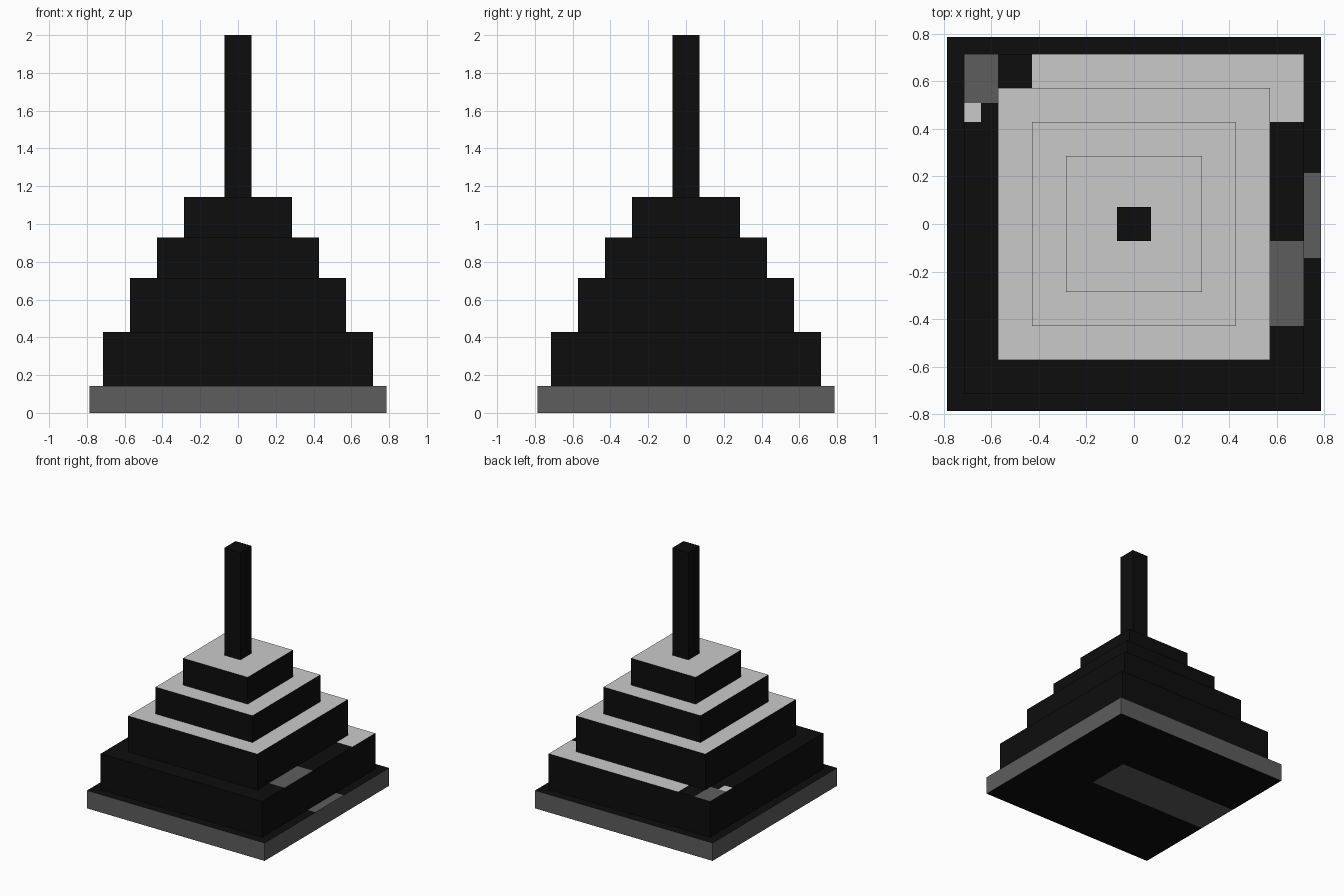
import bpy, bmesh
from mathutils import Vector

if "Cube" in bpy.data.objects:
    bpy.data.objects.remove(bpy.data.objects["Cube"])

U = 1 / 14  # the steps sit on a 1/14 unit grid


def material(name, v):
    m = bpy.data.materials.new(name)
    m.diffuse_color = (v, v, v, 1)
    m.use_nodes = True
    m.node_tree.nodes["Principled BSDF"].inputs["Base Color"].default_value = m.diffuse_color
    return m


MATS = [material("black", 0.004), material("mid grey", 0.11), material("light grey", 0.59)]
BLACK, GREY, LIGHT = range(3)


def box(name, half, z0, z1, top=BLACK, side=BLACK, bottom=BLACK, top_patches=(), bottom_patches=()):
    """Square block; patches are (x0, x1, y0, y1, colour) cut into the top or bottom."""
    bm = bmesh.new()
    bmesh.ops.create_cube(bm, size=1)
    for v in bm.verts:
        v.co = Vector((v.co.x * 2 * half, v.co.y * 2 * half, z0 if v.co.z < 0 else z1))
    # cut the block along every patch border
    for x0, x1, y0, y1, _ in (*top_patches, *bottom_patches):
        for axis, p in ((0, x0), (0, x1), (1, y0), (1, y1)):
            if abs(p) < half - 1e-4:
                co, no = Vector(), Vector()
                co[axis], no[axis] = p, 1
                bmesh.ops.bisect_plane(bm, geom=bm.verts[:] + bm.edges[:] + bm.faces[:],
                                       plane_co=co, plane_no=no, dist=1e-5)
    bm.normal_update()
    # colour by facing direction, then by patch
    for f in bm.faces:
        c = f.calc_center_median()
        patches = ()
        f.material_index = side
        if f.normal.z > 0.5:
            f.material_index, patches = top, top_patches
        elif f.normal.z < -0.5:
            f.material_index, patches = bottom, bottom_patches
        for x0, x1, y0, y1, col in patches:
            if x0 < c.x < x1 and y0 < c.y < y1:
                f.material_index = col
    me = bpy.data.meshes.new(name)
    bm.to_mesh(me)
    bm.free()
    for m in MATS:
        me.materials.append(m)
    bpy.context.collection.objects.link(bpy.data.objects.new(name, me))


# plinth with grey rim, one grey patch on its ledge and a grey strip underneath
box("plinth", 11 * U, 0, 2 * U, side=GREY,
    top_patches=[(10 * U, 11 * U, -2 * U, 3 * U, GREY)],
    bottom_patches=[(-11 * U, 4 * U, -2 * U, 3 * U, GREY)])

# lowest step with the patchy ledge
box("step_1", 10 * U, 2 * U, 6 * U, top_patches=[
    (-6 * U, 10 * U, 8 * U, 10 * U, LIGHT),
    (8 * U, 10 * U, 6 * U, 10 * U, LIGHT),
    (8 * U, 10 * U, -6 * U, -1 * U, GREY),
    (-10 * U, -8 * U, 7.1 * U, 10 * U, GREY),
    (-10 * U, -9 * U, 6 * U, 7.1 * U, LIGHT)])

# upper steps with light tops
for i, (half, z0, z1) in enumerate([(8, 6, 10), (6, 10, 13), (4, 13, 16)], 2):
    box(f"step_{i}", half * U, z0 * U, z1 * U, top=LIGHT)

# square post
box("post", U, 16 * U, 28 * U)
